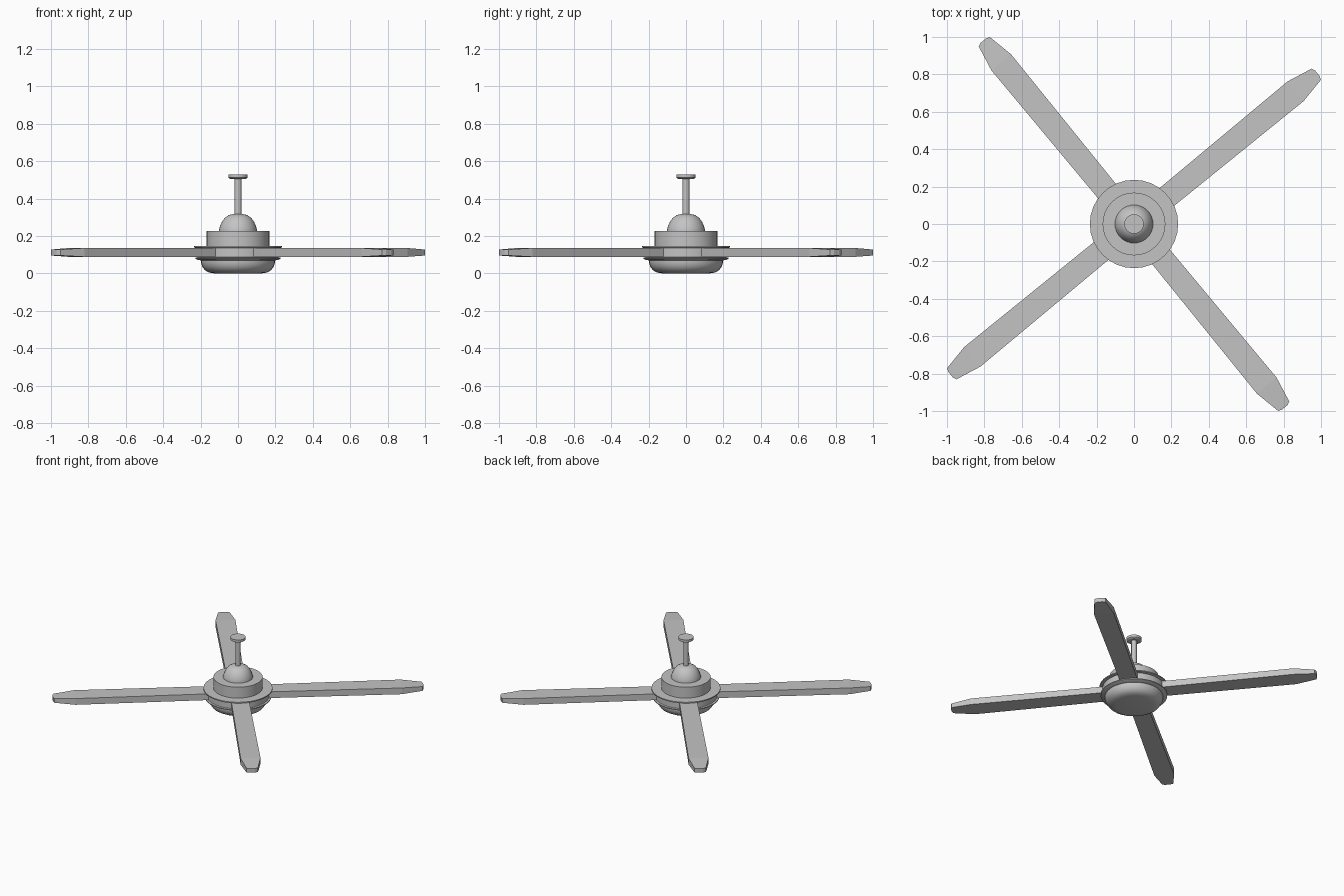
import bpy, bmesh, math
from mathutils import Matrix

if "Cube" in bpy.data.objects:
    bpy.data.objects.remove(bpy.data.objects["Cube"])

grey = bpy.data.materials.new("plain grey")
grey.diffuse_color = (0.55, 0.55, 0.55, 1)
grey.use_nodes = True
grey.node_tree.nodes["Principled BSDF"].inputs["Base Color"].default_value = grey.diffuse_color


def finish(name, bm, smooth):
    bmesh.ops.recalc_face_normals(bm, faces=bm.faces[:])
    me = bpy.data.meshes.new(name)
    bm.to_mesh(me)
    bm.free()
    me.materials.append(grey)
    ob = bpy.data.objects.new(name, me)
    bpy.context.collection.objects.link(ob)
    if smooth:
        bpy.ops.object.select_all(action='DESELECT')
        ob.select_set(True)
        bpy.context.view_layer.objects.active = ob
        bpy.ops.object.shade_smooth_by_angle(angle=math.radians(30))
    return ob


def lathe(name, profile, sides=32):
    """Turn a (radius, z) profile round the z axis and cap both ends."""
    bm = bmesh.new()
    rings = []
    for r, z in profile:
        rings.append([bm.verts.new((r * math.cos(2 * math.pi * i / sides),
                                    r * math.sin(2 * math.pi * i / sides), z))
                      for i in range(sides)])
    for a, b in zip(rings, rings[1:]):
        for i in range(sides):
            j = (i + 1) % sides
            bm.faces.new((a[i], a[j], b[j], b[i]))
    bm.faces.new(rings[0])
    bm.faces.new(rings[-1])
    return finish(name, bm, True)


# Rounded bowl under the motor
lathe("lower_bowl", [(0.125, 0), (0.155, 0.005), (0.178, 0.018), (0.192, 0.038),
                     (0.198, 0.058), (0.198, 0.075)])
# Hub that holds the blades, with a lip above and below
lathe("blade_hub", [(0.19, 0.068), (0.215, 0.073), (0.228, 0.079), (0.228, 0.085),
                    (0.215, 0.087), (0.215, 0.136), (0.236, 0.138), (0.236, 0.146)])
# Motor housing
lathe("motor_housing", [(0.168, 0.14), (0.168, 0.228)])
# Dome over the motor
lathe("dome", [(0.102, 0.22), (0.102, 0.23), (0.097, 0.252), (0.085, 0.278),
               (0.068, 0.3), (0.047, 0.313), (0.02, 0.319)])
# Rod and ceiling cap
lathe("down_rod", [(0.019, 0.31), (0.019, 0.515)], 16)
lathe("ceiling_cap", [(0.043, 0.506), (0.052, 0.512), (0.052, 0.53)])

# Four blades: stations of (distance, half width, bottom z, top z)
stations = [(0.18, 0.061, 0.089, 0.136), (1.118, 0.068, 0.089, 0.136),
            (1.261, 0.039, 0.096, 0.128), (1.269, 0.018, 0.097, 0.127)]
for k in range(4):
    bm = bmesh.new()
    loops = [[bm.verts.new(p) for p in ((d, -w, lo), (d, w, lo), (d, w, hi), (d, -w, hi))]
             for d, w, lo, hi in stations]
    for a, b in zip(loops, loops[1:]):
        for i in range(4):
            j = (i + 1) % 4
            bm.faces.new((a[i], a[j], b[j], b[i]))
    bm.faces.new(loops[0])
    bm.faces.new(loops[-1])
    bm.transform(Matrix.Rotation(math.radians(39.4 + 90 * k), 4, 'Z'))
    finish("blade_%d" % (k + 1), bm, False)
